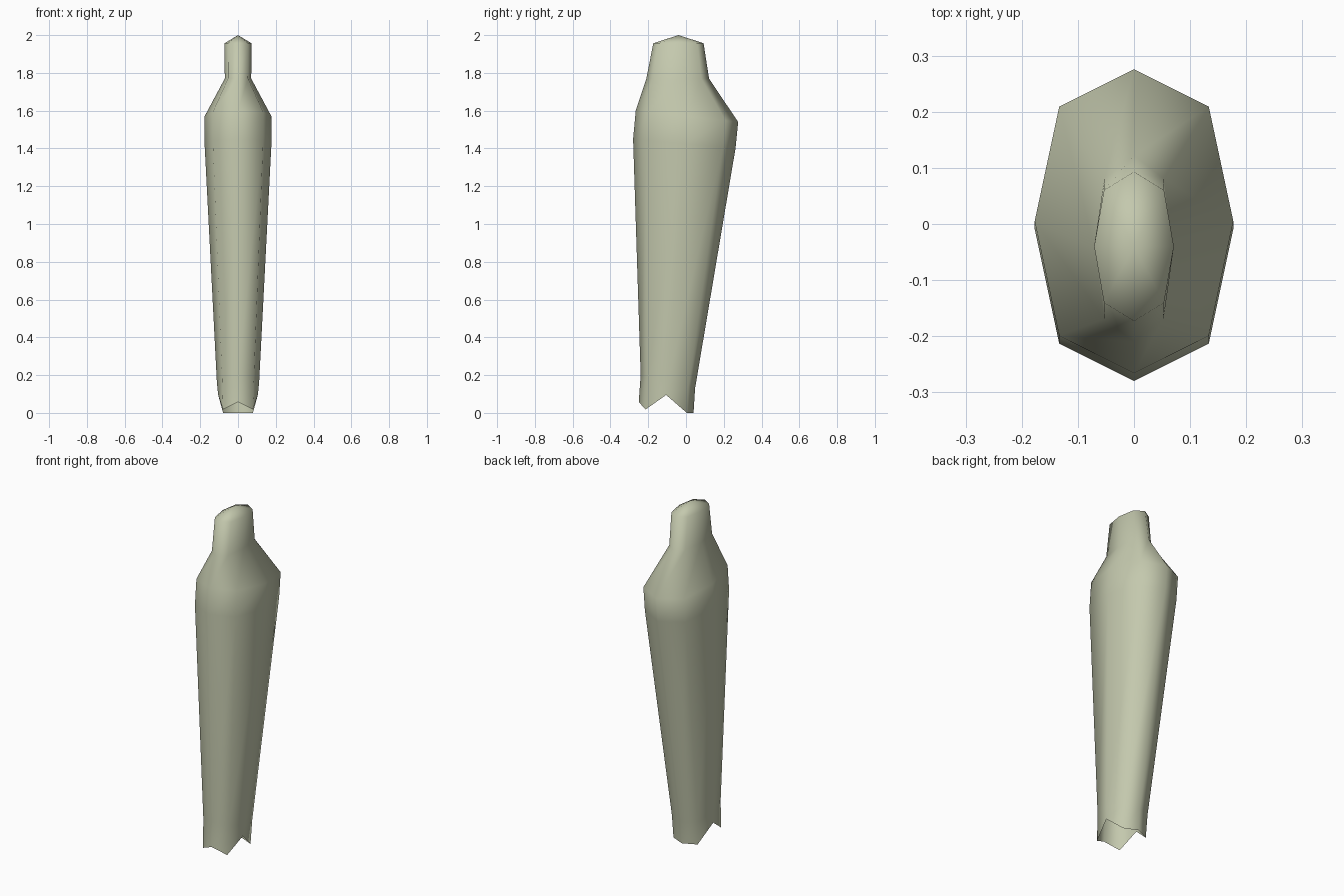
import bpy, bmesh, math

if "Cube" in bpy.data.objects:
    bpy.data.objects.remove(bpy.data.objects["Cube"])

SIDES = 8
# Rings from hem to crown: front y, back y, half width, mid height, height gain from back to front
RINGS = [
    (-0.25, 0.04, 0.105, 0.0, 0.0),       # hem, heights set below
    (-0.24, 0.048, 0.112, 0.165, 0.07),
    (-0.28, 0.262, 0.177, 1.425, 0.05),
    (-0.266, 0.276, 0.177, 1.57, 0.06),
    (-0.21, 0.122, 0.07, 1.77, 0.0),
    (-0.173, 0.093, 0.071, 1.957, 0.0),
]
# Zigzag hem heights from front round to back
HEM = [0.058, 0.018, 0.095, 0.0, 0.0]


def ring(bm, index):
    yf, yb, half, z, tilt = RINGS[index]
    mid, depth = (yf + yb) / 2, (yb - yf) / 2
    verts = []
    for i in range(SIDES):
        a = math.tau * i / SIDES
        k = 1.065 if i % 2 else 1.0       # slightly full diagonals
        x, y = math.sin(a) * k, -math.cos(a) * k
        h = HEM[min(i, SIDES - i)] if index == 0 else z - y * tilt / 2
        verts.append(bm.verts.new((x * half, mid + y * depth, h)))
    return verts


# Tapered sleeve, open at the hem
bm = bmesh.new()
loops = [ring(bm, i) for i in range(len(RINGS))]
for a, b in zip(loops, loops[1:]):
    for i in range(SIDES):
        j = (i + 1) % SIDES
        bm.faces.new((a[i], a[j], b[j], b[i]))

# Shallow pointed crown
tip = bm.verts.new((0, -0.04, 2.0))
for i in range(SIDES):
    bm.faces.new((loops[-1][i], loops[-1][(i + 1) % SIDES], tip))
for f in bm.faces:
    f.smooth = True

mesh = bpy.data.meshes.new("tapered_sleeve")
bm.to_mesh(mesh)
bm.free()
sleeve = bpy.data.objects.new("tapered_sleeve", mesh)
bpy.context.collection.objects.link(sleeve)

mat = bpy.data.materials.new("pale_olive")
mat.diffuse_color = (0.55, 0.58, 0.42, 1)
mat.use_nodes = True
mat.node_tree.nodes["Principled BSDF"].inputs["Base Color"].default_value = mat.diffuse_color
mesh.materials.append(mat)
